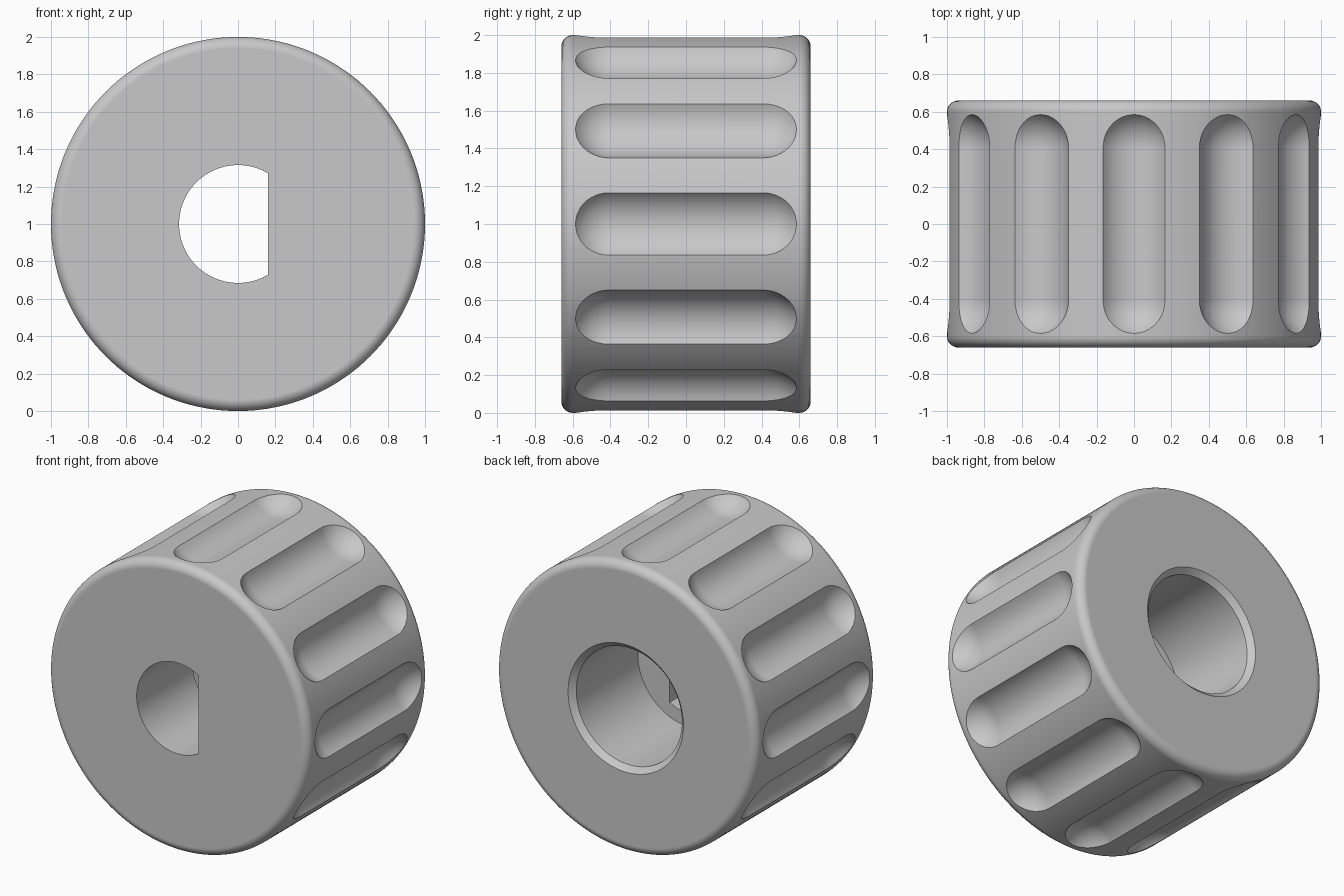
import bpy
import bmesh
from math import pi, sin, cos, acos, sqrt, radians
from mathutils import Matrix

if "Cube" in bpy.data.objects:
    bpy.data.objects.remove(bpy.data.objects["Cube"])

RADIUS, HALF = 1.0, 0.66          # knob radius and half thickness
FILLET = 0.06                     # rounded rim
FLUTES, FLUTE_R, FLUTE_AXIS, FLUTE_END = 12, 0.212, 1.119, 0.585
BORE_R, CHAMFER, FLOOR_Y = 0.405, 0.037, -0.05
SHAFT_R, FLAT_X = 0.315, 0.16

grey = bpy.data.materials.new("grey plastic")
grey.use_nodes = True
COLOUR = (0.58, 0.58, 0.58, 1)
grey.diffuse_color = COLOUR
grey.node_tree.nodes["Principled BSDF"].inputs["Base Color"].default_value = COLOUR

to_centre = Matrix.Translation((0, 0, 1))


def lathe(bm, profile, steps, matrix):
    """Spin a (radius, y) profile, closed on the y axis, into a solid."""
    before = set(bm.verts)
    verts = [bm.verts.new((r, y, 0)) for r, y in profile]
    edges = [bm.edges.new(pair) for pair in zip(verts, verts[1:])]
    bmesh.ops.spin(bm, geom=verts + edges, cent=(0, 0, 0), axis=(0, 1, 0),
                   angle=2 * pi, steps=steps, use_merge=False)
    made = [v for v in bm.verts if v not in before]
    bmesh.ops.remove_doubles(bm, verts=made, dist=1e-5)
    made = [v for v in bm.verts if v not in before]
    bmesh.ops.transform(bm, matrix=matrix, verts=made)


def make_object(name, bm):
    bmesh.ops.recalc_face_normals(bm, faces=bm.faces)
    mesh = bpy.data.meshes.new(name)
    bm.to_mesh(mesh)
    bm.free()
    mesh.materials.append(grey)
    obj = bpy.data.objects.new(name, mesh)
    bpy.context.collection.objects.link(obj)
    return obj


def arc(r, y, radius, start, end, count):
    angles = [radians(start + (end - start) * i / count) for i in range(count + 1)]
    return [(max(r + radius * cos(a), 0), y + radius * sin(a)) for a in angles]


# Round body with filleted rims
bm = bmesh.new()
edge_r, edge_y = RADIUS - FILLET, HALF - FILLET
profile = [(0, -HALF)] + arc(edge_r, -edge_y, FILLET, -90, 0, 8)
profile += arc(edge_r, edge_y, FILLET, 0, 90, 8) + [(0, HALF)]
lathe(bm, profile, 144, to_centre)
knob = make_object("knob_body", bm)

# Ring of shallow, round-ended grip flutes
bm = bmesh.new()
end = FLUTE_END - sqrt(FLUTE_R ** 2 - (FLUTE_AXIS - RADIUS) ** 2)
capsule = arc(0, -end, FLUTE_R, -90, 0, 14) + arc(0, end, FLUTE_R, 0, 90, 14)
for i in range(FLUTES):
    turn = Matrix.Rotation(2 * pi * i / FLUTES, 4, "Y")
    lathe(bm, capsule, 56, to_centre @ turn @ Matrix.Translation((FLUTE_AXIS, 0, 0)))
flutes = make_object("flute_cutter", bm)

# Chamfered round bore from the back
bm = bmesh.new()
mouth = BORE_R + CHAMFER
lathe(bm, [(0, FLOOR_Y), (BORE_R, FLOOR_Y), (BORE_R, HALF - CHAMFER),
           (mouth, HALF), (mouth, HALF + 0.1), (0, HALF + 0.1)], 96, to_centre)
bore = make_object("bore_cutter", bm)

# D-shaped shaft hole through the front
bm = bmesh.new()
first, steps = acos(FLAT_X / SHAFT_R), 64
sweep = [first + (2 * pi - 2 * first) * i / steps for i in range(steps + 1)]
outline = bm.faces.new([bm.verts.new((SHAFT_R * cos(a), -HALF - 0.1,
                                      1 + SHAFT_R * sin(a))) for a in sweep])
grown = bmesh.ops.extrude_face_region(bm, geom=[outline], use_keep_orig=True)
far = [v for v in grown["geom"] if isinstance(v, bmesh.types.BMVert)]
bmesh.ops.translate(bm, verts=far, vec=(0, HALF + 0.2, 0))
shaft = make_object("shaft_cutter", bm)

# Cut the body and discard the cutters
bpy.context.view_layer.objects.active = knob
knob.select_set(True)
for cutter in (shaft, bore, flutes):
    mod = knob.modifiers.new(cutter.name, "BOOLEAN")
    mod.operation, mod.solver, mod.object = "DIFFERENCE", "EXACT", cutter
    bpy.ops.object.modifier_apply(modifier=mod.name)
    bpy.data.objects.remove(cutter)

# Smooth curved walls, crisp cut edges
bpy.ops.object.shade_smooth_by_angle(angle=radians(25))
weighted = knob.modifiers.new("clean_normals", "WEIGHTED_NORMAL")
weighted.keep_sharp = True
